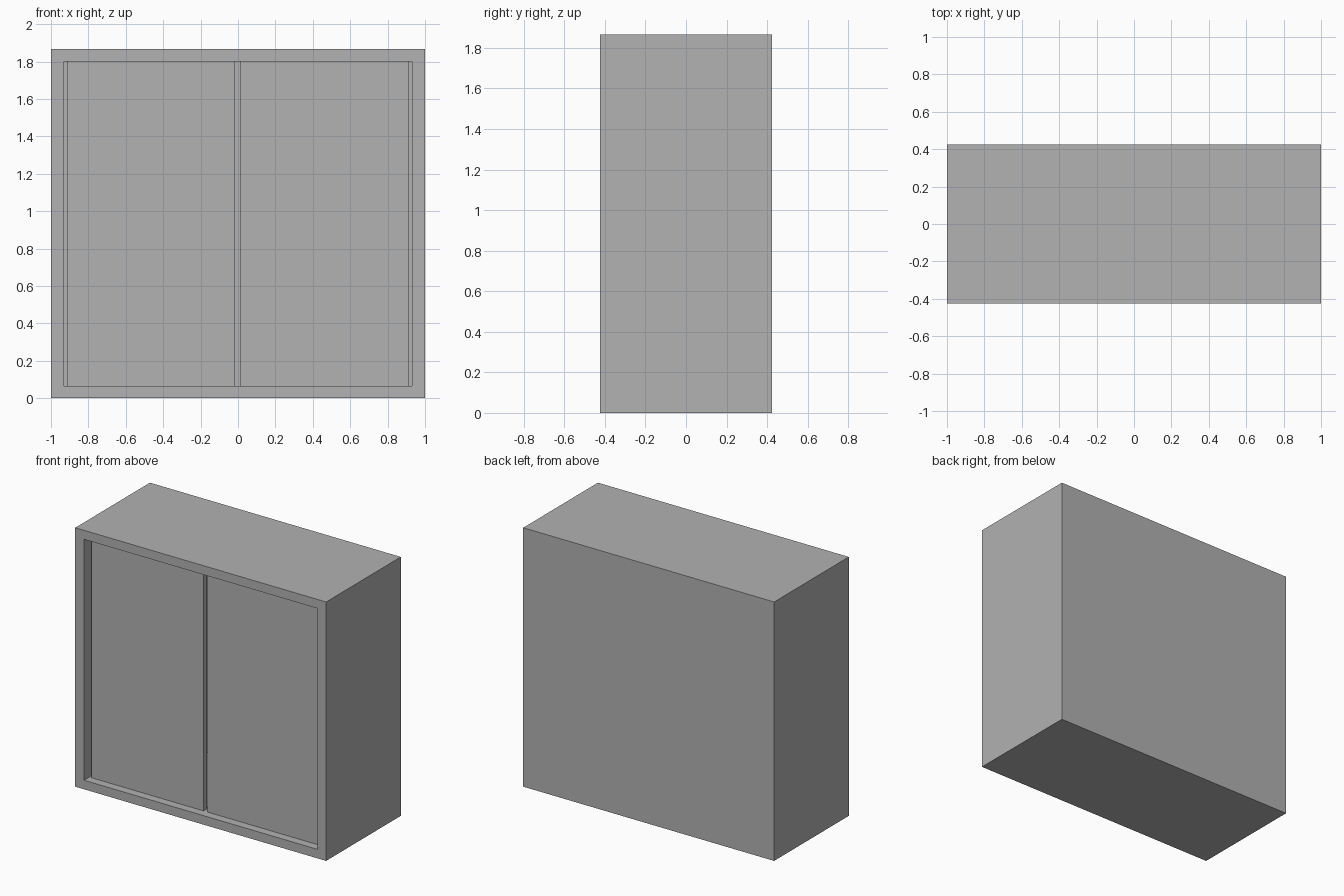
import bpy
import bmesh
from mathutils import Matrix, Vector

if "Cube" in bpy.data.objects:
    bpy.data.objects.remove(bpy.data.objects["Cube"], do_unlink=True)

WIDTH, DEPTH, HEIGHT = 2.0, 0.85, 1.866
SIDE, SHELF, BACK = 0.07, 0.065, 0.04
FRONT = -DEPTH / 2
RECESS, DOOR_THICKNESS = 0.06, 0.04

grey = bpy.data.materials.new("plain_grey")
grey.use_nodes = True
colour = (0.445, 0.445, 0.445, 1)
grey.diffuse_color = colour
grey.node_tree.nodes["Principled BSDF"].inputs["Base Color"].default_value = colour


def finish(name, bm):
    mesh = bpy.data.meshes.new(name)
    bm.to_mesh(mesh)
    bm.free()
    mesh.materials.append(grey)
    obj = bpy.data.objects.new(name, mesh)
    bpy.context.collection.objects.link(obj)
    return obj


def box(low, high):
    low, high = Vector(low), Vector(high)
    bm = bmesh.new()
    place = Matrix.Translation((low + high) / 2) @ Matrix.Diagonal((*(high - low), 1))
    bmesh.ops.create_cube(bm, size=1, matrix=place)
    return bm


# Cabinet shell: front face inset to a frame, then pushed in to hollow the body
bm = box((-WIDTH / 2, FRONT, 0), (WIDTH / 2, -FRONT, HEIGHT))
bm.normal_update()
front = min(bm.faces, key=lambda f: f.calc_center_median().y)
bmesh.ops.inset_region(bm, faces=[front], thickness=SHELF, use_even_offset=True)
for v in front.verts:
    v.co.x = (WIDTH / 2 - SIDE) * (1 if v.co.x > 0 else -1)
inner = bmesh.ops.extrude_face_region(bm, geom=[front])
for v in inner["geom"]:
    if isinstance(v, bmesh.types.BMVert):
        v.co.y = -FRONT - BACK
if front.is_valid:
    bmesh.ops.delete(bm, geom=[front], context="FACES_ONLY")
bmesh.ops.recalc_face_normals(bm, faces=bm.faces)
finish("cabinet_shell", bm)

# Two recessed doors with narrow gaps beside and between them
for name, x0, x1 in (("right_door", -0.912, -0.019), ("left_door", 0.012, 0.915)):
    y0 = FRONT + RECESS
    finish(name, box((x0, y0, SHELF), (x1, y0 + DOOR_THICKNESS, HEIGHT - SHELF)))
